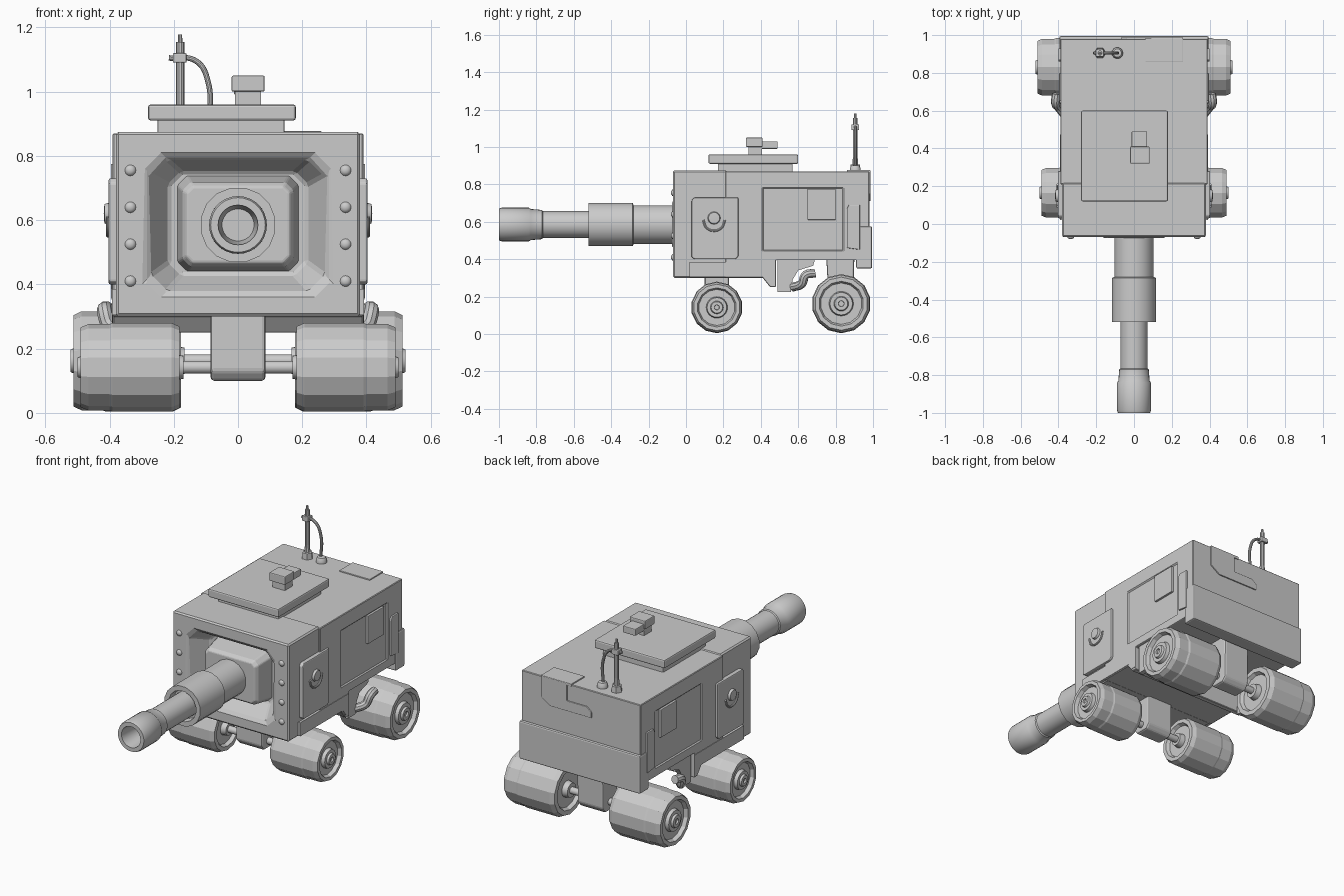
import bpy, bmesh, math
from mathutils import Vector

old = bpy.data.objects.get("Cube")
if old:
    bpy.data.objects.remove(old, do_unlink=True)

grey = bpy.data.materials.new("plain grey")
grey.use_nodes = True
tone = (0.6, 0.6, 0.6, 1)
grey.diffuse_color = tone
grey.node_tree.nodes["Principled BSDF"].inputs["Base Color"].default_value = tone


def activate(ob):
    bpy.ops.object.select_all(action="DESELECT")
    ob.select_set(True)
    bpy.context.view_layer.objects.active = ob


def smooth(ob, angle=35):
    activate(ob)
    bpy.ops.object.shade_smooth_by_angle(angle=math.radians(angle))


def loft(name, loops, bevel=0.0, caps=True):
    """Skin a row of matching closed loops."""
    bm = bmesh.new()
    rows = [[bm.verts.new(p) for p in loop] for loop in loops]
    n = len(rows[0])
    for a, b in zip(rows, rows[1:]):
        for i in range(n):
            j = (i + 1) % n
            bm.faces.new((a[i], a[j], b[j], b[i]))
    if caps:
        bm.faces.new(rows[0])
        bm.faces.new(rows[-1])
    bmesh.ops.remove_doubles(bm, verts=bm.verts, dist=0.0002)
    bmesh.ops.recalc_face_normals(bm, faces=bm.faces)
    me = bpy.data.meshes.new(name)
    bm.to_mesh(me)
    bm.free()
    me.materials.append(grey)
    ob = bpy.data.objects.new(name, me)
    bpy.context.scene.collection.objects.link(ob)
    if bevel:
        mod = ob.modifiers.new("edge", "BEVEL")
        mod.width, mod.segments, mod.limit_method = bevel, 2, "ANGLE"
    return ob


def box(name, x, y, z, bevel=0.0):
    return loft(name, [[(x[0], y[0], h), (x[1], y[0], h), (x[1], y[1], h), (x[0], y[1], h)]
                       for h in z], bevel)


def side_prism(name, yz, x0, x1, bevel=0.0):
    return loft(name, [[(x, y, z) for y, z in yz] for x in (x0, x1)], bevel)


def lathe(name, axis, centre, profile, sides, phase=0.0):
    """Spin (distance along axis, radius) pairs around an axis."""
    loops = []
    for d, r in profile:
        r = max(r, 0.00001)
        loop = []
        for i in range(sides):
            t = 2 * math.pi * (i + phase) / sides
            c, s = r * math.cos(t), r * math.sin(t)
            off = {"X": (d, c, s), "Y": (c, d, s), "Z": (c, s, d)}[axis]
            loop.append(Vector(centre) + Vector(off))
        loops.append(loop)
    return loft(name, loops, caps=False)


def cut_rect(hx, z0, z1, c, y):
    """Rectangle with clipped corners, facing the front."""
    return [(-hx + c, y, z0), (hx - c, y, z0), (hx, y, z0 + c), (hx, y, z1 - c),
            (hx - c, y, z1), (-hx + c, y, z1), (-hx, y, z1 - c), (-hx, y, z0 + c)]


def carve(target, cutter):
    cutter.hide_render = True
    mod = target.modifiers.new("cut", "BOOLEAN")
    mod.object, mod.solver = cutter, "EXACT"
    activate(target)
    bpy.ops.object.modifier_apply(modifier=mod.name)
    bpy.data.objects.remove(cutter, do_unlink=True)


def tube(name, points, radius):
    cu = bpy.data.curves.new(name, "CURVE")
    cu.dimensions, cu.bevel_depth, cu.use_fill_caps = "3D", radius, True
    cu.bevel_resolution = 3
    sp = cu.splines.new("BEZIER")
    sp.bezier_points.add(len(points) - 1)
    for bp, p in zip(sp.bezier_points, points):
        bp.co = p
        bp.handle_left_type = bp.handle_right_type = "AUTO"
    ob = bpy.data.objects.new(name, cu)
    bpy.context.scene.collection.objects.link(ob)
    cu.materials.append(grey)
    activate(ob)
    bpy.ops.object.convert(target="MESH")
    smooth(ob)


# Hull, in a narrower front shell and a rear shell with a stepped underside
front_shell = box("front_shell", (-0.38, 0.38), (-0.07, 0.22), (0.30, 0.875))
carve(front_shell, loft("recess_cutter", [cut_rect(0.308, 0.342, 0.828, 0.05, -0.1),
                                          cut_rect(0.29, 0.36, 0.81, 0.05, -0.07),
                                          cut_rect(0.27, 0.38, 0.79, 0.05, -0.055),
                                          cut_rect(0.215, 0.43, 0.75, 0.04, 0.05)]))
mod = front_shell.modifiers.new("edge", "BEVEL")
mod.width, mod.limit_method = 0.008, "ANGLE"
hull = side_prism("rear_hull", [(0.21, 0.30), (0.41, 0.30), (0.45, 0.25), (0.48, 0.25),
                                (0.48, 0.395), (0.98, 0.395), (0.98, 0.87), (0.21, 0.87)],
                  -0.39, 0.39)
for s in (-1, 1):
    xs = sorted((s * 0.383, s * 0.45))
    carve(hull, box("panel_cutter", xs, (0.41, 0.84), (0.445, 0.78)))
mod = hull.modifiers.new("edge", "BEVEL")
mod.width, mod.limit_method = 0.006, "ANGLE"

# Gun mount and stepped barrel with an open muzzle
loft("gun_mount", [cut_rect(0.19, 0.44, 0.74, 0.03, 0.06), cut_rect(0.173, 0.455, 0.718, 0.025, -0.055),
                   cut_rect(0.16, 0.468, 0.705, 0.02, -0.075)], 0.006)
bore = (0, 0, 0.585)
sleeve = lathe("barrel_sleeve", "Y", bore,
               [(-0.06, 0), (-0.06, 0.105), (-0.28, 0.105), (-0.285, 0.118), (-0.52, 0.118),
                (-0.52, 0.09), (-0.48, 0.085), (-0.48, 0)], 16, 0.5)
barrel = lathe("barrel", "Y", bore,
               [(-0.46, 0), (-0.46, 0.072), (-0.765, 0.072), (-0.77, 0.078), (-0.83, 0.083),
                (-0.84, 0.09), (-0.985, 0.09), (-1, 0.085), (-1, 0.062), (-0.86, 0.05),
                (-0.86, 0)], 28)
smooth(sleeve)
smooth(barrel)

# Roof hatch with periscope
box("hatch_plinth", (-0.25, 0.145), (0.17, 0.57), (0.86, 0.915), 0.005)
box("hatch_lid", (-0.28, 0.18), (0.12, 0.60), (0.91, 0.96), 0.008)
box("periscope_stem", (-0.01, 0.072), (0.335, 0.405), (0.955, 1.005))
box("periscope_head", (-0.02, 0.083), (0.32, 0.41), (1.0, 1.05), 0.005)
box("periscope_tail", (-0.012, 0.07), (0.40, 0.49), (0.99, 1.03), 0.004)

# Antenna and the bent pipe beside it
lathe("antenna_base", "Z", (-0.18, 0.905, 0.865), [(0, 0), (0, 0.032), (0.04, 0.028), (0.045, 0)], 6)
lathe("antenna_mast", "Z", (-0.18, 0.905, 0.9),
      [(0, 0), (0, 0.017), (0.05, 0.013), (0.255, 0.013), (0.255, 0.007), (0.278, 0.006), (0.278, 0)], 10)
tube("bent_pipe", [(-0.093, 0.905, 0.88), (-0.093, 0.905, 1.03), (-0.13, 0.905, 1.095),
                   (-0.215, 0.905, 1.105)], 0.0085)
box("antenna_clamp", (-0.203, -0.16), (0.885, 0.925), (1.09, 1.12), 0.004)
ball = lathe("pipe_base", "Z", (-0.088, 0.905, 0.87),
             [(0, 0.03), (0.015, 0.03), (0.03, 0.022), (0.035, 0)], 14)
smooth(ball)

# Rear bumper and folded rear plate
box("rear_bumper", (-0.395, 0.395), (0.91, 0.995), (0.35, 0.575), 0.008)
box("roof_rear_plate", (0.06, 0.26), (0.86, 0.985), (0.86, 0.877), 0.003)
plate = [(0.26, 0.875), (0.09, 0.875), (0.09, 0.77), (-0.04, 0.77), (-0.07, 0.745), (-0.07, 0.71),
         (0.20, 0.71), (0.26, 0.75)]
loft("rear_plate", [[(x, y, z) for x, z in plate] for y in (0.97, 0.987)], 0.003)

for s, side in ((1, "left"), (-1, "right")):
    def span(a, b):
        return sorted((s * a, s * b))

    # Side door with a round handle
    door = side_prism(side + "_side_door", [(0.03, 0.41), (0.045, 0.40), (0.265, 0.40), (0.28, 0.415),
                                            (0.28, 0.73), (0.045, 0.73), (0.03, 0.715)],
                      s * 0.37, s * 0.403, 0.006)
    handle = lathe(side + "_door_handle", "X", (0, 0.15, 0.62),
                   [(s * 0.40, 0), (s * 0.40, 0.035), (s * 0.416, 0.03), (s * 0.418, 0)], 16)
    smooth(handle)
    tube(side + "_door_latch", [(s * 0.405, 0.15 + 0.058 * math.cos(t), 0.61 + 0.058 * math.sin(t))
                                for t in (math.pi * (1 + k / 4) for k in range(5))], 0.006)

    # Side plates
    box(side + "_window_plate", span(0.38, 0.396), (0.65, 0.80), (0.61, 0.775), 0.003)
    side_prism(side + "_sill_plate", [(0.02, 0.305), (0.42, 0.305), (0.45, 0.265), (0.475, 0.265),
                                      (0.475, 0.385), (0.02, 0.385)], s * 0.37, s * 0.393)
    side_prism(side + "_corner_guard", [(0.86, 0.46), (0.93, 0.45), (0.93, 0.69), (0.87, 0.69),
                                        (0.86, 0.67)], s * 0.38, s * 0.40, 0.004)

    # Under-hull bracket and curved exhaust
    side_prism(side + "_bracket", [(0.49, 0.40), (0.69, 0.40), (0.68, 0.365), (0.60, 0.34),
                                   (0.57, 0.29), (0.56, 0.225), (0.49, 0.225)], s * 0.345, s * 0.375)
    tube(side + "_exhaust", [(s * 0.36, 0.57, 0.25), (s * 0.40, 0.62, 0.27), (s * 0.415, 0.64, 0.315),
                             (s * 0.41, 0.69, 0.325)], 0.024)

    # Rivets beside the gun recess
    for k in range(4):
        rivet = lathe(f"{side}_rivet_{k + 1}", "Y", (s * 0.335, -0.07, 0.41 + 0.115 * k),
                      [(0.002, 0.018), (-0.004, 0.016), (-0.009, 0.008), (-0.01, 0)], 12)
        smooth(rivet, 60)

    # Faceted wheels with dished sides and round hubs
    for end, y, r, x0, x1 in (("front", 0.165, 0.138, 0.182, 0.49), ("rear", 0.83, 0.158, 0.178, 0.512)):
        c = (0, y, r + 0.004)
        prof = [(x0 + 0.02, 0), (x0 + 0.02, 0.68 * r), (x0, 0.75 * r), (x0, 0.92 * r),
                (x0 + 0.025, r), (x1 - 0.10, r), (x1 - 0.09, 0.975 * r), (x1 - 0.025, 0.975 * r),
                (x1, 0.9 * r), (x1, 0.76 * r), (x1 - 0.022, 0.7 * r), (x1 - 0.022, 0)]
        lathe(f"{end}_{side}_wheel", "X", c, [(s * d, q) for d, q in prof], 14, 0.5)
        hub = [(x1 - 0.025, 0.42 * r), (x1 - 0.002, 0.38 * r), (x1 - 0.002, 0.25 * r),
               (x1 + 0.01, 0.22 * r), (x1 + 0.01, 0.1 * r), (x1, 0.09 * r), (x1, 0)]
        smooth(lathe(f"{end}_{side}_hub", "X", c, [(s * d, q) for d, q in hub], 24))
        collar = [(x0 + 0.02, 0.3 * r), (x0 - 0.012, 0.26 * r), (x0 - 0.012, 0)]
        smooth(lathe(f"{end}_{side}_inner_collar", "X", c, [(s * d, q) for d, q in collar], 20))

# Axles and the legs that carry them
for end, y, r in (("front", 0.165, 0.142), ("rear", 0.83, 0.162)):
    smooth(lathe(end + "_axle", "X", (0, y, r), [(-0.3, 0.02), (0.3, 0.02)], 16))
side_prism("front_leg", [(0.10, 0.32), (0.10, 0.13), (0.125, 0.10), (0.205, 0.10), (0.23, 0.13),
                         (0.23, 0.32)], -0.085, 0.085, 0.01)
side_prism("rear_leg", [(0.75, 0.41), (0.765, 0.14), (0.79, 0.11), (0.87, 0.11), (0.895, 0.14),
                        (0.90, 0.41)], -0.085, 0.085, 0.01)
